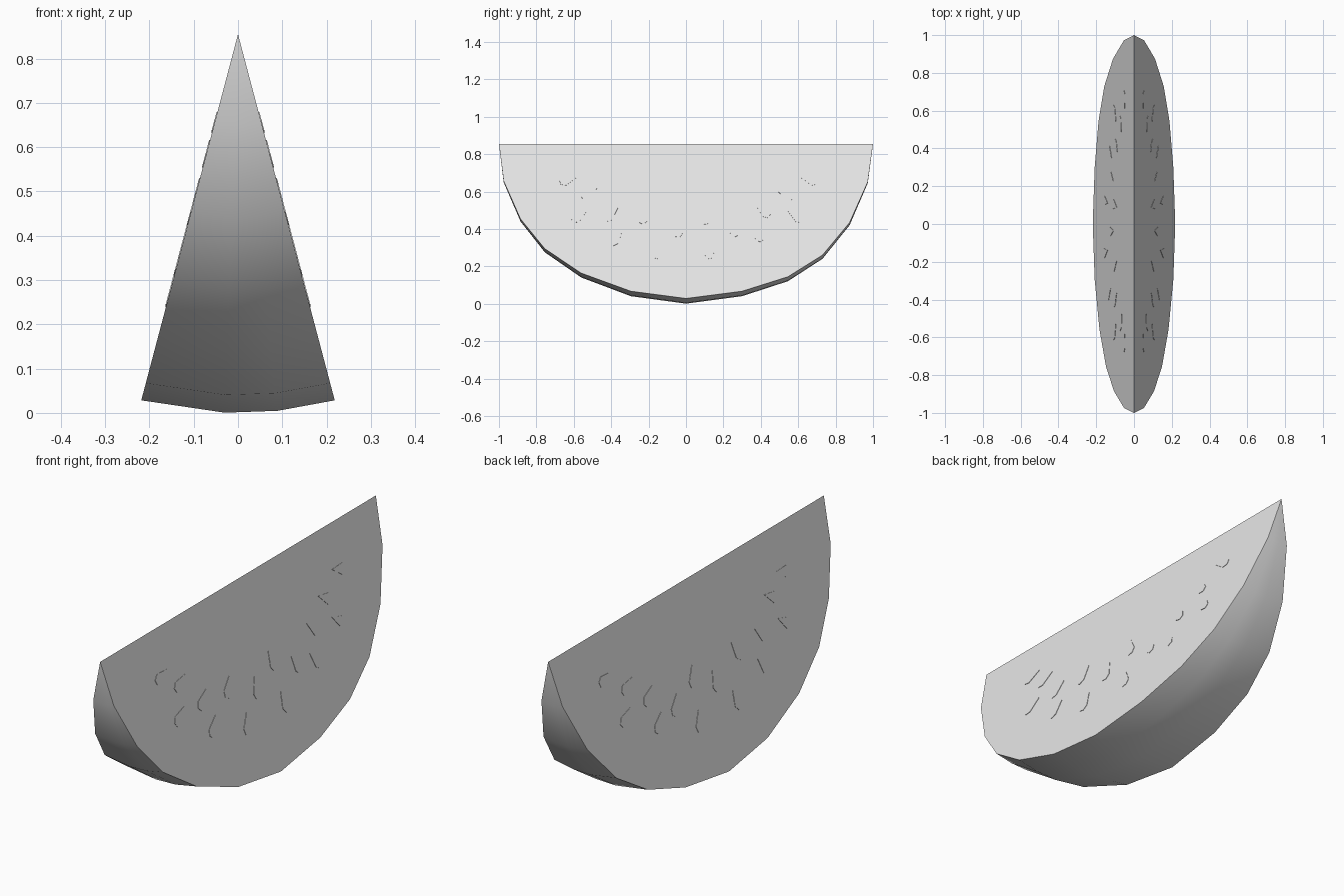
import bpy, bmesh, math
from mathutils import Vector

cube = bpy.data.objects.get("Cube")
if cube:
    bpy.data.objects.remove(cube)

TOP = 0.855                    # height of the ridge
HALF = math.radians(14.8)      # half opening angle of the wedge

grey = bpy.data.materials.new("plain grey")
grey.use_nodes = True
colour = (0.8, 0.8, 0.8, 1)
grey.diffuse_color = colour
grey.node_tree.nodes["Principled BSDF"].inputs["Base Color"].default_value = colour


def add_object(name, bm):
    bmesh.ops.recalc_face_normals(bm, faces=bm.faces)
    mesh = bpy.data.meshes.new(name)
    bm.to_mesh(mesh)
    bm.free()
    mesh.materials.append(grey)
    obj = bpy.data.objects.new(name, mesh)
    bpy.context.collection.objects.link(obj)
    return obj


# Wedge: half-round profile (y, radius) swept through a small angle about the ridge
profile = [(-0.975, 0.205), (-0.885, 0.415), (-0.755, 0.58), (-0.56, 0.715),
           (-0.295, 0.815), (0, 0.855), (0.3, 0.815), (0.545, 0.735),
           (0.73, 0.615), (0.875, 0.435), (0.972, 0.21)]
angles = [-HALF, math.radians(-2), math.radians(6), HALF]

bm = bmesh.new()
front_tip = bm.verts.new((0, -1, TOP))
back_tip = bm.verts.new((0, 1, TOP))
arcs = []
for a in angles:
    arcs.append([bm.verts.new((r * math.sin(a), y, TOP - r * math.cos(a)))
                 for y, r in profile])
for one, two in zip(arcs, arcs[1:]):
    bm.faces.new((front_tip, one[0], two[0]))
    bm.faces.new((back_tip, two[-1], one[-1]))
    for i in range(len(profile) - 1):
        bm.faces.new((one[i], one[i + 1], two[i + 1], two[i]))
# Two flat cut faces meeting at the ridge
for arc in (arcs[0], arcs[-1]):
    bm.faces.new([front_tip] + arc + [back_tip])
melon_slice = add_object("melon_slice", bm)
bpy.context.view_layer.objects.active = melon_slice
melon_slice.select_set(True)
bpy.ops.object.shade_smooth_by_angle(angle=math.radians(30))

# Seeds: thin teardrops pointing at the middle of the ridge, (y, distance from ridge)
spots = [(0.66, 0.20), (0.585, 0.40), (0.53, 0.28), (0.41, 0.37), (0.38, 0.50),
         (0.25, 0.47), (0.12, 0.59), (0.10, 0.40), (-0.04, 0.47), (-0.15, 0.59),
         (-0.22, 0.40), (-0.37, 0.52), (-0.40, 0.39), (-0.52, 0.27),
         (-0.57, 0.40), (-0.63, 0.20)]
teardrop = [(-0.05, 0), (0.02, 0.025), (0.045, 0.012), (0.045, -0.012), (0.02, -0.025)]
for side, label in ((1, "left"), (-1, "right")):
    down = Vector((side * math.sin(HALF), 0, -math.cos(HALF)))
    out = Vector((side * math.cos(HALF), 0, math.sin(HALF)))
    along = Vector((0, 1, 0))
    bm = bmesh.new()
    for y, d in spots:
        centre = Vector((0, 0, TOP)) + along * y + down * d
        axis = (along * y + down * d).normalized()
        across = out.cross(axis)
        rings = [[bm.verts.new(centre + axis * u + across * v + out * h)
                  for u, v in teardrop] for h in (-0.002, 0.002)]
        for ring in rings:
            bm.faces.new(ring)
        for i in range(len(teardrop)):
            j = (i + 1) % len(teardrop)
            bm.faces.new((rings[0][i], rings[0][j], rings[1][j], rings[1][i]))
    add_object("seeds_" + label, bm)
